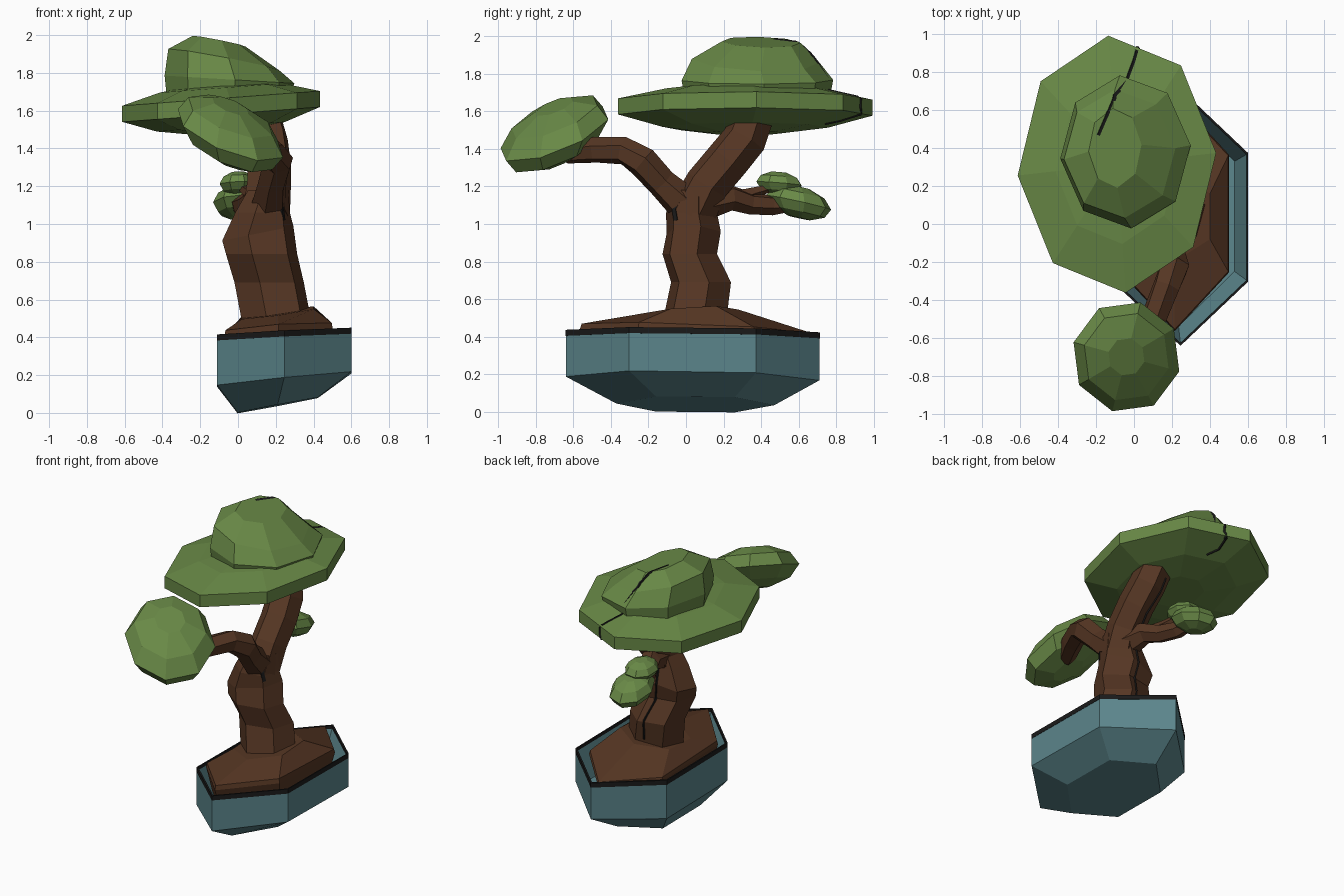
import bpy, bmesh, math
from mathutils import Vector
from mathutils.bvhtree import BVHTree


def material(name, rgb):
    m = bpy.data.materials.new(name)
    m.diffuse_color = (*rgb, 1)
    return m


LEAF = material("leaf green", (0.140, 0.250, 0.062))
BARK = material("bark brown", (0.092, 0.037, 0.017))
GLAZE = material("teal glaze", (0.105, 0.235, 0.258))
BLACK = material("charcoal black", (0.010, 0.010, 0.010))


def skin(name, rings, mat, closed=False):
    """Bridge a list of equal rings of points into one flat-shaded object."""
    bm = bmesh.new()
    loops = [[bm.verts.new(p) for p in r] for r in rings]
    n = len(loops[0])
    pairs = list(zip(loops, loops[1:]))
    if closed:
        pairs.append((loops[-1], loops[0]))
    for a, b in pairs:
        for i in range(n):
            j = (i + 1) % n
            bm.faces.new((a[i], a[j], b[j], b[i]))
    if not closed:
        bm.faces.new(loops[0][::-1])
        bm.faces.new(loops[-1])
    bmesh.ops.recalc_face_normals(bm, faces=bm.faces)
    me = bpy.data.meshes.new(name)
    bm.to_mesh(me)
    bm.free()
    me.materials.append(mat)
    ob = bpy.data.objects.new(name, me)
    bpy.context.collection.objects.link(ob)
    return ob


def oval(n, phase, cx, cy, cz, rx, ry, sx=0.0, sy=0.0):
    """n-sided oval ring, leaning by slopes sx and sy."""
    pts = []
    for i in range(n):
        a = math.radians(phase) + 2 * math.pi * i / n
        x, y = rx * math.cos(a), ry * math.sin(a)
        pts.append(Vector((cx + x, cy + y, cz + sx * x + sy * y)))
    return pts


def loft(name, rows, mat, n, phase=0, closed=False):
    return skin(name, [oval(n, phase, *r) for r in rows], mat, closed)


def limb(name, path, mat, n=6):
    """Tapering faceted tube along points (x, y, z, radius)."""
    pts = [Vector(p[:3]) for p in path]
    rings = []
    for i, p in enumerate(pts):
        t = (pts[min(i + 1, len(pts) - 1)] - pts[max(i - 1, 0)]).normalized()
        u = Vector((1, 0, 0))
        u = (u - t * u.dot(t)).normalized()
        v = t.cross(u)
        rings.append([p + path[i][3] * (u * math.cos(k * 2 * math.pi / n + 0.3)
                      + v * math.sin(k * 2 * math.pi / n + 0.3)) for k in range(n)])
    return skin(name, rings, mat)


def leaf_pad(name, c, r, sx, sy, phase):
    """Flattened, sheared faceted blob."""
    profile = ((-0.97, 0.35), (-0.6, 0.82), (0.0, 1.03), (0.6, 0.82), (0.97, 0.35))
    rows = [(c[0], c[1], c[2] + h * r[2], r[0] * s, r[1] * s, sx, sy) for h, s in profile]
    return loft(name, rows, LEAF, 8, phase)


def crack(name, obs, pts, direction, width=0.016):
    """Dark jagged line sunk into the surface of the given objects."""
    d = Vector(direction).normalized()
    trees = [BVHTree.FromPolygons([v.co for v in o.data.vertices],
                                  [p.vertices[:] for p in o.data.polygons]) for o in obs]
    path = []
    for a, b in zip(pts, pts[1:]):
        for k in range(5):
            p = Vector(a).lerp(Vector(b), k / 5) + d * 2
            hits = [h for h in (t.ray_cast(p, -d) for t in trees) if h[0]]
            if hits:
                hit = min(hits, key=lambda h: h[3])
                path.append((*(hit[0] - hit[1] * width * 0.55), width))
    if len(path) > 1:
        limb(name, path, BLACK, 4)


# Six-sided tilted pot, hollow, with a thin dark rim
loft("pot", [(0.21, 0.05, 0.040, 0.245, 0.42, 0.19, -0.01),
             (0.245, 0.035, 0.178, 0.41, 0.675, 0.10, -0.015),
             (0.245, 0.035, 0.412, 0.41, 0.675, 0.05, -0.01),
             (0.245, 0.035, 0.412, 0.403, 0.664, 0.05, -0.01),
             (0.235, 0.04, 0.20, 0.34, 0.58, 0.08, -0.01)], GLAZE, 6, 30)
loft("pot_rim", [(0.245, 0.035, z, rx, ry, 0.05, -0.01) for z, rx, ry in
                 ((0.398, 0.412, 0.677), (0.43, 0.412, 0.677),
                  (0.43, 0.402, 0.662), (0.398, 0.402, 0.662))], BLACK, 6, 30, True)

# Earth mound flaring into the trunk
loft("root_mound", [(0.215, 0.05, 0.24, 0.30, 0.54, 0.05),
                    (0.215, 0.055, 0.42, 0.33, 0.62, 0.06, -0.03),
                    (0.215, 0.055, 0.445, 0.325, 0.61, 0.07, -0.04),
                    (0.21, 0.04, 0.53, 0.22, 0.24, 0.14, 0.06)], BARK, 6, 30)

# Twisting six-sided trunk
trunk = loft("trunk", [(0.205, 0.045, 0.48, 0.19, 0.175),
                       (0.165, 0.08, 0.69, 0.19, 0.165),
                       (0.125, 0.02, 0.84, 0.195, 0.15),
                       (0.105, 0.04, 0.95, 0.195, 0.15, 0.2),
                       (0.13, 0.03, 1.06, 0.15, 0.14),
                       (0.16, 0.04, 1.18, 0.11, 0.11)], BARK, 6, 15)

# Branches
main_branch = limb("main_branch", [(0.15, 0.03, 1.05, 0.13), (0.165, 0.11, 1.21, 0.12),
                                   (0.165, 0.22, 1.34, 0.12), (0.15, 0.31, 1.45, 0.12),
                                   (0.12, 0.35, 1.56, 0.115)], BARK)
limb("front_branch", [(0.16, 0.0, 1.10, 0.10), (0.18, -0.13, 1.22, 0.08),
                      (0.21, -0.23, 1.33, 0.085), (0.17, -0.33, 1.39, 0.075),
                      (0.11, -0.48, 1.395, 0.07), (0.03, -0.64, 1.38, 0.06)], BARK)
limb("back_branch", [(0.15, 0.08, 1.11, 0.10), (0.11, 0.24, 1.14, 0.07),
                     (0.06, 0.34, 1.11, 0.06), (0.02, 0.46, 1.10, 0.055),
                     (0.0, 0.58, 1.11, 0.04)], BARK)
limb("back_twig", [(0.09, 0.27, 1.14, 0.045), (0.05, 0.36, 1.17, 0.03),
                   (0.01, 0.48, 1.20, 0.02)], BARK, 5)

# Large crown: wide disc with a leaning dome on top
disc = loft("crown_disc", [(-0.09, 0.315, z, 0.525 * s, 0.68 * s, 0.075, 0.0) for z, s in
                           ((1.485, 0.3), (1.515, 0.65), (1.58, 1), (1.665, 1),
                            (1.72, 0.62), (1.74, 0.3))], LEAF, 8, 5)
dome = loft("crown_dome", [(-0.05, 0.38, 1.69, 0.33, 0.39, 0.0),
                           (-0.045, 0.38, 1.765, 0.345, 0.405, -0.06),
                           (-0.075, 0.37, 1.87, 0.295, 0.34, -0.19, -0.04),
                           (-0.10, 0.40, 1.968, 0.14, 0.21, -0.2, -0.03)], LEAF, 8, 5)

# Smaller leaf pads
leaf_pad("front_leaf_pad", (-0.04, -0.70, 1.48), (0.28, 0.288, 0.15), -0.36, 0.36, 30)
leaf_pad("back_leaf_pad_low", (0.0, 0.60, 1.115), (0.13, 0.17, 0.085), 0.05, -0.22, 10)
leaf_pad("back_leaf_pad_high", (0.0, 0.495, 1.215), (0.10, 0.125, 0.062), 0.05, -0.08, 20)

# Dark cracks in crown, trunk and main branch
crack("dome_crack", [dome], [(-0.02, 0.77, 2), (-0.10, 0.68, 2), (-0.14, 0.58, 2),
                             (-0.20, 0.44, 2)], (0, 0, 1), 0.013)
crack("disc_crack", [disc], [(0.02, 0.93, 2), (0.0, 0.86, 2), (-0.03, 0.78, 2),
                             (-0.04, 0.74, 2)], (0, 0, 1))
crack("disc_edge_crack", [disc], [(0.02, 0.9, 1.67), (0.025, 0.9, 1.62), (0.0, 0.9, 1.57)], (0, 1, 0))
crack("disc_under_crack", [disc], [(0.0, 0.92, 1), (-0.02, 0.82, 1), (0.02, 0.72, 1)], (0, 0, -1))
crack("trunk_back_crack", [trunk], [(0.18, 0, 0.56), (0.17, 0, 0.70), (0.13, 0, 0.82),
                                    (0.11, 0, 0.95), (0.11, 0, 1.10)], (0, 1, 0))
crack("branch_crack", [main_branch], [(0.12, 0.0, 1.16), (0.13, 0.0, 1.26), (0.10, 0.0, 1.38),
                                      (0.08, 0.0, 1.50)], (0, 1, 0))
crack("trunk_side_crack", [trunk, main_branch], [(0.2, -0.04, 1.02), (0.2, -0.05, 1.07),
                                                 (0.2, -0.06, 1.12)], (1, -0.3, 0))
